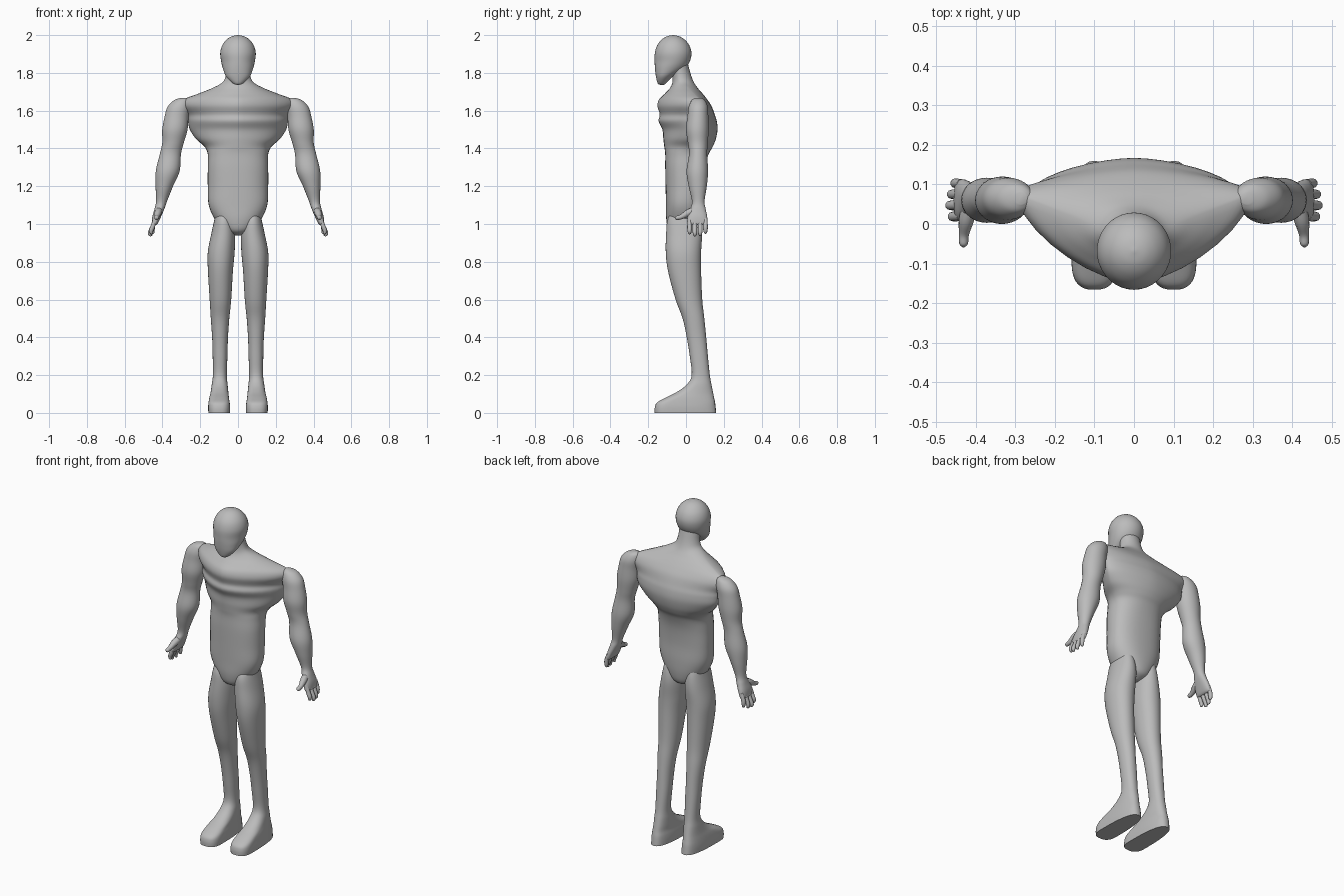
import bpy, bmesh, math

gray = bpy.data.materials.new("plain gray")
gray.diffuse_color = (0.5, 0.5, 0.5, 1)
SEG, SUB = 36, 5


def spline(rows):
    """Smoothly interpolate between profile rows (Catmull-Rom)."""
    out = []
    for i in range(len(rows) - 1):
        a, b = rows[max(i - 1, 0)], rows[i]
        c, d = rows[i + 1], rows[min(i + 2, len(rows) - 1)]
        for k in range(SUB):
            t = k / SUB
            out.append([0.5 * (2 * q + (r - p) * t + (2 * p - 5 * q + 4 * r - s) * t * t
                               + (3 * q - p - 3 * r + s) * t ** 3)
                        for p, q, r, s in zip(a, b, c, d)])
    out.append(list(rows[-1]))
    return out


def loft(name, rows, side=1):
    """Rows: z, centre x, half width, front y, back y, y of widest point, squareness."""
    bm = bmesh.new()
    rings = []
    for z, xc, w, yf, yb, ym, p in spline(rows):
        ring = []
        for k in range(SEG):
            a = 2 * math.pi * k / SEG
            c, s = math.cos(a), math.sin(a)
            depth = (yb - ym) if s > 0 else (ym - yf)
            x = side * xc + w * math.copysign(abs(c) ** p, c)
            y = ym + depth * math.copysign(abs(s) ** p, s)
            ring.append(bm.verts.new((x, y, max(z, 0))))
        rings.append(ring)
    for r0, r1 in zip(rings, rings[1:]):
        for k in range(SEG):
            n = (k + 1) % SEG
            bm.faces.new((r0[k], r0[n], r1[n], r1[k]))
    bm.faces.new(rings[0])
    bm.faces.new(rings[-1])
    bmesh.ops.recalc_face_normals(bm, faces=bm.faces)
    me = bpy.data.meshes.new(name)
    bm.to_mesh(me)
    bm.free()
    me.polygons.foreach_set("use_smooth", [True] * len(me.polygons))
    me.set_sharp_from_angle(angle=math.radians(50))
    me.materials.append(gray)
    ob = bpy.data.objects.new(name, me)
    bpy.context.collection.objects.link(ob)


def digit(name, points):
    """Tapered round tube through points (x, y, z, radius)."""
    cu = bpy.data.curves.new(name, 'CURVE')
    cu.dimensions = '3D'
    cu.bevel_depth = 1
    cu.bevel_resolution = 3
    cu.use_fill_caps = True
    sp = cu.splines.new('POLY')
    pts = spline(points)
    sp.points.add(len(pts) - 1)
    for q, (x, y, z, r) in zip(sp.points, pts):
        q.co = (x, y, z, 1)
        q.radius = max(r, 0.001)
    sp.use_smooth = True
    cu.materials.append(gray)
    bpy.context.collection.objects.link(bpy.data.objects.new(name, cu))


# Torso: pelvis, waist, flared chest, sloping shoulders, neck
loft("torso", [
    (0.940, 0, .020, -.05, .03, -.01, 1), (0.965, 0, .075, -.09, .07, -.01, .95),
    (1.02, 0, .120, -.104, .085, -.01, .9), (1.10, 0, .155, -.106, .09, -.01, .85),
    (1.20, 0, .160, -.108, .09, 0, .85), (1.30, 0, .160, -.11, .10, 0, .85),
    (1.37, 0, .160, -.11, .12, .01, .9), (1.41, 0, .178, -.115, .142, .04, 1),
    (1.45, 0, .222, -.12, .158, .06, 1.1), (1.50, 0, .255, -.125, .167, .08, 1.2),
    (1.545, 0, .265, -.145, .163, .08, 1.2), (1.58, 0, .270, -.139, .152, .08, 1.25),
    (1.625, 0, .300, -.151, .135, .08, 1.3), (1.66, 0, .285, -.142, .112, .07, 1.3),
    (1.69, 0, .210, -.112, .088, .04, 1.15), (1.72, 0, .135, -.085, .062, .01, 1.05),
    (1.75, 0, .082, -.072, .042, -.02, 1), (1.79, 0, .064, -.072, .026, -.03, 1),
    (1.85, 0, .060, -.08, .010, -.04, 1)])

# Egg-shaped head with a forward chin
loft("head", [
    (1.737, 0, .008, -.137, -.118, -.128, 1), (1.745, 0, .028, -.150, -.105, -.128, 1),
    (1.78, 0, .062, -.159, -.070, -.115, .95), (1.82, 0, .079, -.164, -.008, -.09, .95),
    (1.86, 0, .089, -.166, .020, -.07, 1), (1.905, 0, .094, -.165, .029, -.068, 1),
    (1.945, 0, .084, -.153, .018, -.068, 1), (1.975, 0, .062, -.130, -.006, -.068, 1),
    (1.993, 0, .034, -.102, -.034, -.068, 1), (2.0, 0, .003, -.071, -.065, -.068, 1)])

for side, label in ((1, "left"), (-1, "right")):
    # Arm: shoulder, upper arm, forearm, wrist and palm
    loft(label + "_arm", [
        (1.668, .285, .015, .05, .08, .065, 1), (1.655, .297, .042, .03, .10, .065, 1),
        (1.62, .313, .060, .014, .115, .065, 1), (1.57, .325, .063, .008, .118, .063, 1),
        (1.50, .334, .067, 0, .120, .06, 1), (1.43, .344, .057, .010, .115, .062, 1),
        (1.37, .358, .056, .016, .112, .062, 1), (1.28, .372, .063, .003, .117, .06, 1),
        (1.20, .390, .046, .014, .110, .062, 1), (1.12, .405, .029, .032, .098, .065, 1),
        (1.08, .416, .026, .022, .104, .063, .9), (1.04, .430, .023, .009, .112, .06, .85),
        (1.005, .440, .016, .007, .113, .06, .8), (0.995, .442, .008, .015, .105, .06, .8)],
        side)
    # Four fingers and a thumb pointing forward
    for i, (tip_x, tip_z) in enumerate(((.458, .945), (.464, .934), (.460, .936), (.450, .948))):
        y = .019 + .028 * i
        digit(f"{label}_finger_{i + 1}", [
            (side * .438, y, 1.03, .010), (side * .450, y, .99, .0125),
            (side * (tip_x + .002), y, tip_z + .02, .0115),
            (side * tip_x, y, tip_z + .004, .007), (side * tip_x, y, tip_z, .001)])
    digit(label + "_thumb", [
        (side * .416, .045, 1.075, .018), (side * .424, .010, 1.058, .019),
        (side * .430, -.025, 1.038, .013), (side * .431, -.050, 1.032, .011),
        (side * .431, -.059, 1.031, .002)])
    # Leg: thigh, knee, shin and foot
    loft(label + "_leg", [
        (1.08, .075, .040, -.07, .06, 0, 1), (1.02, .076, .050, -.098, .078, -.01, .95),
        (0.95, .078, .063, -.105, .085, -.01, .95), (0.85, .089, .071, -.107, .08, -.01, .95),
        (0.75, .093, .066, -.095, .08, -.005, .95), (0.60, .093, .057, -.055, .086, .015, .95),
        (0.50, .095, .049, -.018, .097, .04, .95), (0.40, .095, .042, .004, .107, .055, .95),
        (0.30, .095, .039, .02, .116, .07, .9), (0.20, .096, .037, .03, .126, .075, .9),
        (0.15, .097, .042, .004, .135, .06, .88), (0.11, .098, .047, -.05, .143, .02, .85),
        (0.08, .100, .052, -.11, .149, -.04, .8), (0.055, .100, .056, -.153, .154, -.08, .75),
        (0.03, .100, .058, -.165, .157, -.09, .75), (0, .100, .057, -.166, .160, -.09, .75)],
        side)
